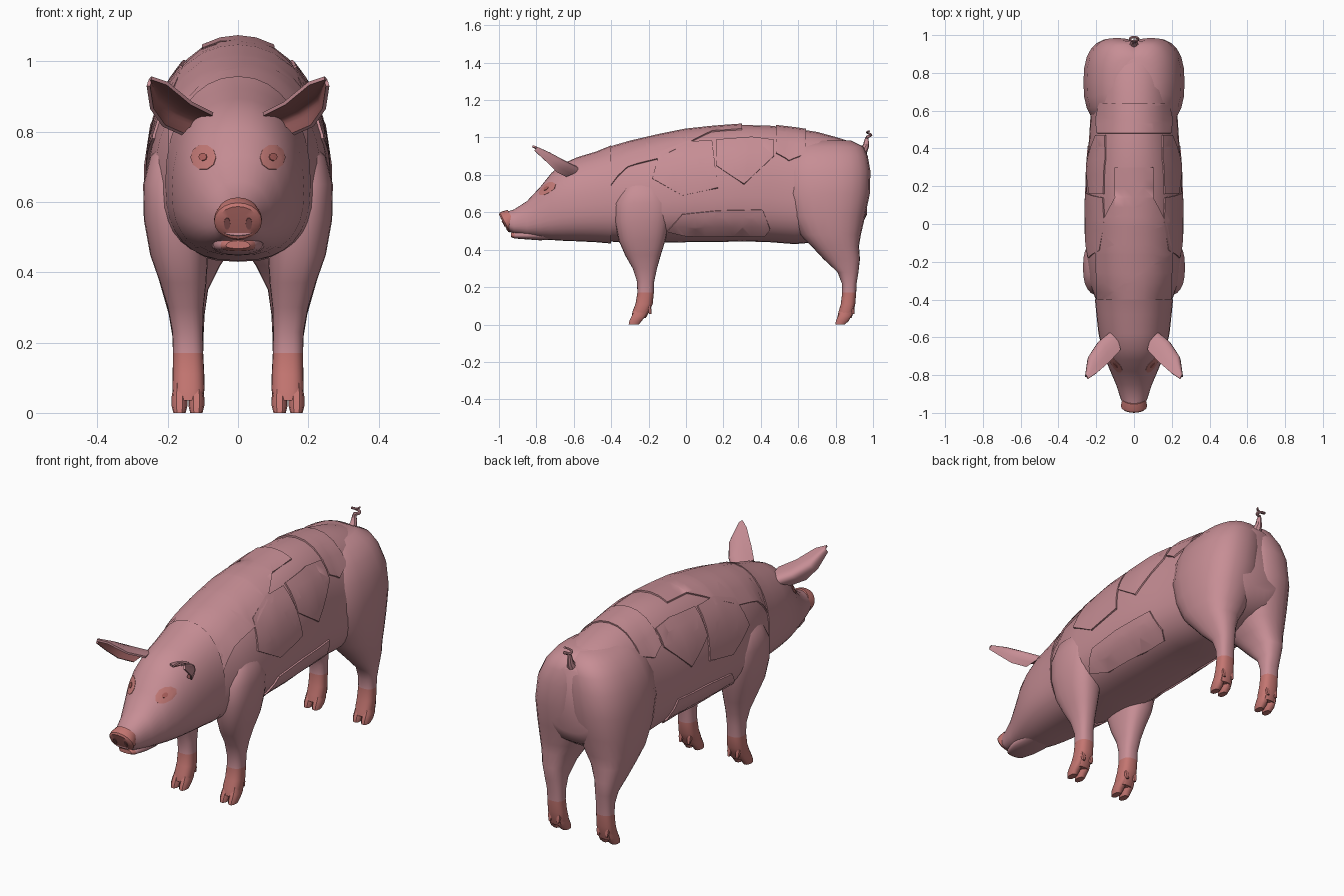
import bpy, bmesh, math
from mathutils import Vector
from mathutils.bvhtree import BVHTree

if "Cube" in bpy.data.objects:
    bpy.data.objects.remove(bpy.data.objects["Cube"])


def mat(name, rgb):
    m = bpy.data.materials.new(name)
    m.diffuse_color = (*rgb, 1)
    m.use_nodes = True
    m.node_tree.nodes["Principled BSDF"].inputs["Base Color"].default_value = m.diffuse_color
    return m


PINK = mat("pink skin", (0.57, 0.27, 0.30))
SALMON = mat("salmon hoof and snout", (0.55, 0.18, 0.165))
PATCH = mat("eye patch rose", (0.54, 0.19, 0.18))
EYE = mat("eye centre red", (0.42, 0.12, 0.11))
EAR = mat("inner ear red", (0.29, 0.10, 0.10))


def add(name, bm, mats, mirror=False, thick=0, offset=0.0):
    me = bpy.data.meshes.new(name)
    bm.to_mesh(me)
    ob = bpy.data.objects.new(name, me)
    bpy.context.collection.objects.link(ob)
    for m in mats:
        me.materials.append(m)
    if mirror:
        mod = ob.modifiers.new("mirror", 'MIRROR')
        mod.use_mirror_merge = False
    if thick:
        s = ob.modifiers.new("thickness", 'SOLIDIFY')
        s.thickness, s.offset = thick, offset
        if len(mats) > 1:
            s.material_offset = 1
    return ob


def spow(v, p):
    return math.copysign(abs(v) ** (2 / p), v)


def loft(rings):
    bm = bmesh.new()
    vs = [[bm.verts.new(p) for p in r] for r in rings]
    n = len(vs[0])
    for a, b in zip(vs, vs[1:]):
        for i in range(n):
            bm.faces.new((a[i], a[(i + 1) % n], b[(i + 1) % n], b[i]))
    bm.faces.new(vs[0])
    bm.faces.new(vs[-1])
    bmesh.ops.recalc_face_normals(bm, faces=bm.faces)
    return bm


def ring_y(y, top, bot, hw, frac=0.38, n=32, pt=2.15, pb=2.5):
    """Upright section: widest at a fraction of the height."""
    zc = bot + (top - bot) * frac
    out = []
    for i in range(n):
        a = math.tau * i / n
        c, s = math.cos(a), math.sin(a)
        p, h = (pt, top - zc) if s >= 0 else (pb, zc - bot)
        out.append(Vector((hw * spow(c, p), y, zc + h * spow(s, p))))
    return out


def ring_z(z, y0, y1, x0, x1, n=24, p=2.5):
    """Level section between y0..y1 and x0..x1."""
    return [Vector(((x0 + x1) / 2 + (x1 - x0) / 2 * spow(math.cos(math.tau * i / n), p),
                    (y0 + y1) / 2 + (y1 - y0) / 2 * spow(math.sin(math.tau * i / n), p), z))
            for i in range(n)]


def plate(name, pts, axis, target, m, lift=0.008, mirror=True, step=0.05):
    """Thin patch: a flat outline projected along an axis onto the target."""
    tree = BVHTree.FromBMesh(target)
    start = {'x': lambda a, b: Vector((2, a, b)), 'y': lambda a, b: Vector((a, -2, b)),
             'z': lambda a, b: Vector((a, b, 3))}[axis]
    d = {'x': Vector((-1, 0, 0)), 'y': Vector((0, 1, 0)), 'z': Vector((0, 0, -1))}[axis]
    bm = bmesh.new()
    bm.faces.new([bm.verts.new(start(a, b)) for a, b in pts])
    bmesh.ops.triangulate(bm, faces=bm.faces[:])
    for k in range(3):
        lo, hi = min(v.co[k] for v in bm.verts), max(v.co[k] for v in bm.verts)
        no = Vector([float(j == k) for j in range(3)])
        for i in range(1, int((hi - lo) / step) + 1):
            bmesh.ops.bisect_plane(bm, geom=bm.verts[:] + bm.edges[:] + bm.faces[:],
                                   plane_co=no * (lo + i * step), plane_no=no)
    for v in bm.verts:
        co, nrm, _, _ = tree.ray_cast(v.co, d)
        if co is None:
            co, nrm, _, _ = tree.find_nearest(v.co + d * 1.9)
        v.co = co + nrm * lift * 0.5
    bm.normal_update()
    if sum(f.normal.dot(d) for f in bm.faces) > 0:
        bmesh.ops.reverse_faces(bm, faces=bm.faces[:])
    return add(name, bm, [m], mirror, lift)


# Torso
torso = loft([ring_y(*r) for r in (
    (-.42, .94, .445, .195), (-.30, .975, .435, .24), (-.15, 1.01, .437, .254),
    (0, 1.04, .44, .256), (.15, 1.056, .44, .256), (.3, 1.067, .445, .252),
    (.45, 1.063, .44, .238), (.58, 1.048, .43, .23), (.7, 1.03, .44, .23),
    (.8, 1.003, .46, .23), (.88, .978, .49, .215), (.94, .95, .53, .18),
    (.968, .92, .59, .13))])
add("torso", torso, [PINK])

# Head, with its rim standing a little proud of the torso
head = loft([ring_y(*r, frac=.42) for r in (
    (-.96, .603, .505, .058), (-.92, .615, .485, .072), (-.85, .66, .47, .095),
    (-.78, .735, .46, .125), (-.72, .81, .452, .15), (-.66, .86, .448, .17),
    (-.58, .895, .445, .188), (-.48, .925, .44, .199), (-.40, .958, .433, .207))])
add("head", head, [PINK])
# Lower jaw with a salmon lip at the tip
jaw = loft([ring_y(*r, n=20) for r in (
    (-.935, .49, .468, .034), (-.918, .502, .46, .05), (-.85, .515, .455, .07),
    (-.78, .53, .45, .075), (-.7, .53, .455, .07))])
for f in jaw.faces:
    f.material_index = int(f.calc_center_median().y < -.92)
add("lower_jaw", jaw, [PINK, SALMON])

# Snout disc, tilted forward and down, with nostrils
axis = Vector((0, -.88, -.47)).normalized()
up = Vector((0, -.47, .88)).normalized()


def snout_ring(t, r, n=20):
    c = Vector((0, -.968, .545)) + axis * t
    return [c + Vector((r * 1.08 * math.cos(math.tau * i / n), 0, 0))
            + up * r * .95 * math.sin(math.tau * i / n) for i in range(n)]


add("snout", loft([snout_ring(t, r) for t, r in
                   ((-.045, .056), (-.015, .063), (0, .063), (.008, .055), (.009, .03))]), [SALMON])
bm = bmesh.new()
c = Vector((.031, -.968, .543)) + axis * .009
bm.faces.new([bm.verts.new(c + Vector((.009 * math.cos(math.tau * i / 10), 0, 0))
                           + up * .019 * math.sin(math.tau * i / 10)) for i in range(10)])
add("nostril", bm, [EAR], True, .004)

# Eyes: patch with a darker centre
for name, r, m, lift in (("eye_patch", .036, PATCH, .002), ("eye", .011, EYE, .005)):
    plate(name, [(.098 + r * math.cos(math.tau * i / 10), .727 + r * math.sin(math.tau * i / 10))
                 for i in range(10)], 'y', head, m, lift, step=.01)

# Ears: cupped sheets; each row is inner edge, back bulge, outer edge
rows = [[(.07, -.665, .855), (.115, -.57, .835), (.16, -.64, .79)],
        [(.13, -.73, .885), (.175, -.62, .86), (.215, -.69, .815)],
        [(.20, -.79, .942), (.232, -.70, .90), (.25, -.74, .865)],
        [(.245, -.82, .957), (.253, -.80, .95), (.26, -.81, .93)]]
bm = bmesh.new()
grid = []
for a, b, c in rows:
    a, b, c = Vector(a), Vector(b), Vector(c)
    b = b * 2 - (a + c) / 2
    grid.append([bm.verts.new(a * (1 - t) ** 2 + b * 2 * t * (1 - t) + c * t * t)
                 for t in (i / 8 for i in range(9))])
for r, s in zip(grid, grid[1:]):
    for i in range(8):
        bm.faces.new((r[i], r[i + 1], s[i + 1], s[i]))
bm.normal_update()
if sum(f.normal.y for f in bm.faces) < 0:
    bmesh.ops.reverse_faces(bm, faces=bm.faces[:])
add("ear", bm, [PINK, EAR], True, .01, -1)


# Legs: salmon below the fetlock, with two toes and two dewclaws each
def leg(name, rings, toe):
    bm = loft([ring_z(*r) for r in rings])
    for f in bm.faces:
        f.material_index = int(f.calc_center_median().z < .165)
    add(name, bm, [PINK, SALMON], True)
    for i, x in enumerate((.095, .143)):
        add(name + "_toe_%d" % i, loft([ring_z(z, a, b, x + k, x + .047 - k, 10)
                                        for z, a, b, k in toe]), [SALMON], True)
        y = toe[0][2]
        add(name + "_dewclaw_%d" % i, loft([ring_z(.12, y - .02, y - .002, x + .01, x + .036, 8),
                                            ring_z(.08, y - .02, y + .005, x + .01, x + .034, 8),
                                            ring_z(.055, y - .005, y + .006, x + .016, x + .028, 8)]),
            [SALMON], True)


leg("front_leg", (
    (.035, -.292, -.215, .1, .182), (.07, -.286, -.195, .095, .187), (.11, -.27, -.178, .096, .186),
    (.17, -.26, -.172, .099, .185),
    (.23, -.262, -.17, .1, .187), (.30, -.285, -.155, .098, .2), (.37, -.325, -.135, .09, .222),
    (.45, -.36, -.11, .085, .25), (.55, -.38, -.09, .08, .268), (.65, -.38, -.08, .08, .27),
    (.73, -.34, -.12, .08, .25), (.78, -.29, -.17, .1, .2)),
    ((.09, -.27, -.19, .008), (.045, -.292, -.212, .001), (.02, -.304, -.235, .001), (0, -.308, -.25, .006)))
leg("ham_and_hind_leg", (
    (.035, .808, .885, .1, .182), (.07, .816, .897, .095, .187), (.11, .828, .905, .096, .186),
    (.17, .835, .91, .099, .185),
    (.22, .833, .912, .098, .187), (.28, .81, .922, .095, .197), (.35, .735, .93, .085, .217),
    (.42, .67, .925, .05, .237), (.48, .61, .935, .01, .252), (.58, .55, .958, -.035, .264),
    (.70, .515, .983, -.06, .268), (.82, .515, .986, -.07, .25), (.90, .53, .972, -.08, .213),
    (.95, .56, .95, -.08, .17), (.985, .6, .88, -.06, .11)),
    ((.09, .832, .895, .008), (.045, .812, .885, .001), (.02, .8, .872, .001), (0, .798, .85, .006)))

# Raised panels on the flanks
plate("rib_panel", [(-.18, .78), (-.02, .69), (.17, .73), (.14, .98), (.0, .975), (-.14, .92)],
      'x', torso, PINK)
plate("loin_panel", [(.16, .85), (.31, .75), (.47, .9), (.47, .985), (.35, 1.0), (.16, .985)],
      'x', torso, PINK)
plate("belly_panel", [(-.10, .5), (0, .475), (.25, .475), (.42, .475), (.45, .51), (.41, .615),
                      (.17, .61), (-.02, .59)], 'x', torso, PINK)
# Raised back panels, seen from above
half = [(.19, -.41), (.2, -.15), (.17, 0), (.1, .14), (.1, .3)]
plate("neck_panel", half + [(-x, y) for x, y in reversed(half)], 'z', torso, PINK, mirror=False)
half = [(.19, .48), (.2, .55), (.18, .64)]
plate("rump_band", half + [(-x, y) for x, y in reversed(half)], 'z', torso, PINK, mirror=False)

# Curly tail
cu = bpy.data.curves.new("tail", 'CURVE')
cu.dimensions, cu.bevel_depth, cu.bevel_resolution, cu.use_fill_caps = '3D', .01, 2, True
path = [(0, .945, .93, 2.6), (0, .962, .955, 1.7), (0, .966, .99, 1.1)]
for i in range(15):
    a = math.tau * 1.3 * i / 14
    path.append((.022 * math.sin(a), .968 + .018 * (1 - math.cos(a)) * .6, 1.0 + .036 * i / 14, .85 - .03 * i))
sp = cu.splines.new('POLY')
sp.points.add(len(path) - 1)
for p, (x, y, z, r) in zip(sp.points, path):
    p.co, p.radius = (x, y, z, 1), r
cu.materials.append(PINK)
bpy.context.collection.objects.link(bpy.data.objects.new("tail", cu))

# Bake modifiers and smooth the shading
bpy.ops.object.select_all(action='SELECT')
bpy.context.view_layer.objects.active = bpy.data.objects["torso"]
bpy.ops.object.convert(target='MESH')
bpy.ops.object.shade_smooth_by_angle(angle=math.radians(42))
